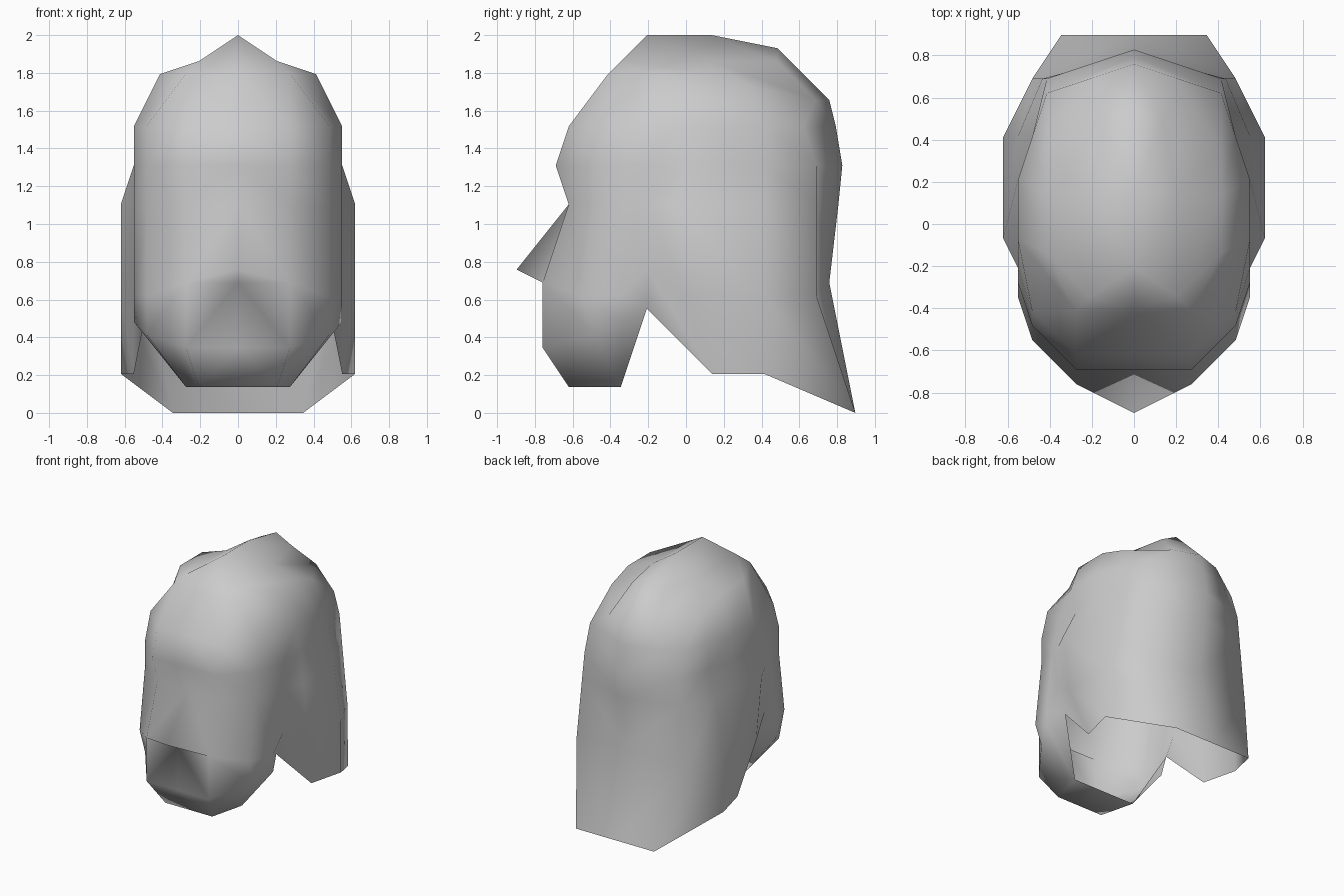
import bpy
import bmesh
from mathutils import Vector

UNIT = 2 / 29  # modelling grid step

cube = bpy.data.objects.get("Cube")
if cube:
    bpy.data.objects.remove(cube, do_unlink=True)


def flat_material(name, color):
    mat = bpy.data.materials.new(name)
    mat.use_nodes = True
    mat.diffuse_color = color
    mat.node_tree.nodes["Principled BSDF"].inputs["Base Color"].default_value = color
    return mat


def loft(bm, profiles):
    """Skin neighbouring profiles, collapsing quads to triangles where points coincide."""
    for left, right in zip(profiles, profiles[1:]):
        rows = list(zip(left, right))
        for (a, b), (d, c) in zip(rows, rows[1:]):
            corners = list(dict.fromkeys((a, b, c, d)))
            if len(corners) > 2:
                bm.faces.new([bm.verts.new(Vector(p) * UNIT) for p in corners])


# Crown: raised centre ridge, shallow valley beside it, rounded shoulder
ridge_front, ridge_mid, ridge_back = (0, -3, 29), (0, 2, 29), (0, 7, 28)
brow_top, brow_corner = (0, -6, 26), (4, -6, 26)
shoulder_front, shoulder, shoulder_back = (6, -2, 26), (6, 2, 26), (6, 5, 25)
nape_corner, nape_top = (3, 10, 24), (0, 11, 24)
valley_front, valley_mid, valley_back = (3, -5, 27), (3, 2, 27), (2, 7, 27)
crown = [
    [ridge_front, brow_top, brow_top],
    [ridge_front, valley_front, brow_corner],
    [ridge_front, valley_front, shoulder_front],
    [ridge_mid, valley_mid, shoulder],
    [ridge_mid, valley_mid, shoulder_back],
    [ridge_back, valley_back, nape_corner],
    [ridge_back, ridge_back, nape_top],
]

# Face: profiles from the brow down to the chin and back under it
chin_back = (4, -5, 2)
nose_side = (4, -11, 10)
cheek = (7, -8, 9)
jaw_side = (8, -5, 9)
face_centre = [brow_top, (0, -9, 22), (0, -10, 19), (0, -9, 16), (0, -13, 11),
               (0, -11, 10), (0, -11, 5), (0, -9, 2), (0, -5, 2)]
face_corner = [brow_corner, (4, -9, 22), (4, -10, 19), (4, -9, 16), nose_side,
               nose_side, (4, -11, 5), (3, -9, 2), chin_back]
face_cheek = [brow_corner, (7, -6, 22), (7, -7, 19), (7, -7, 16), cheek,
              cheek, (7, -7, 6), chin_back, chin_back]
face_side = [shoulder_front, (8, -1, 22), (8, -3, 19), (8, -4, 16), jaw_side,
             jaw_side, (8, -5, 7), chin_back, chin_back]
notch_point = (8, -3, 11)
notch = [shoulder, (8, 3, 22), (8, 0, 19), (8, -3, 16), notch_point,
         notch_point, (7, -3, 8), chin_back, chin_back]

# Hood: profiles from the shoulder down to the flared rear hem
hood_notch = notch[:5] + notch[6:7]
hood_flap = [shoulder, (8, 3, 22), (8, 3, 19), (9, -1, 16), (9, 0, 9), (8, 2, 3)]
hood_side = [shoulder_back, (7, 6, 22), (7, 6, 19), (8, 6, 16), (9, 6, 9), (9, 6, 3)]
hood_corner = [nape_corner, (6, 9, 22), (6, 10, 19), (6.3, 10, 16), (7, 10, 9), (5, 13, 0)]
hood_back = [nape_top, (0, 11.5, 22), (0, 12, 19), (0, 11.7, 16), (0, 11, 10), (0, 13, 0)]

bm = bmesh.new()
loft(bm, crown)
loft(bm, [face_centre, face_corner, face_cheek, face_side, notch])
loft(bm, [hood_notch, hood_flap, hood_side, hood_corner, hood_back])
bmesh.ops.remove_doubles(bm, verts=bm.verts, dist=UNIT / 10)
bmesh.ops.recalc_face_normals(bm, faces=bm.faces)

# Keep the outside of the open shell facing outwards
centre = Vector((0, 0, 1))
if sum(f.normal.dot(f.calc_center_median() - centre) for f in bm.faces) < 0:
    bmesh.ops.reverse_faces(bm, faces=bm.faces)
for face in bm.faces:
    face.smooth = True

mesh = bpy.data.meshes.new("helmet_shell")
bm.to_mesh(mesh)
bm.free()
mesh.materials.append(flat_material("light grey", (0.6, 0.6, 0.6, 1)))
shell = bpy.data.objects.new("helmet_shell", mesh)
bpy.context.collection.objects.link(shell)

mirror = shell.modifiers.new("mirror", 'MIRROR')
mirror.use_clip = True
mirror.merge_threshold = UNIT / 10
